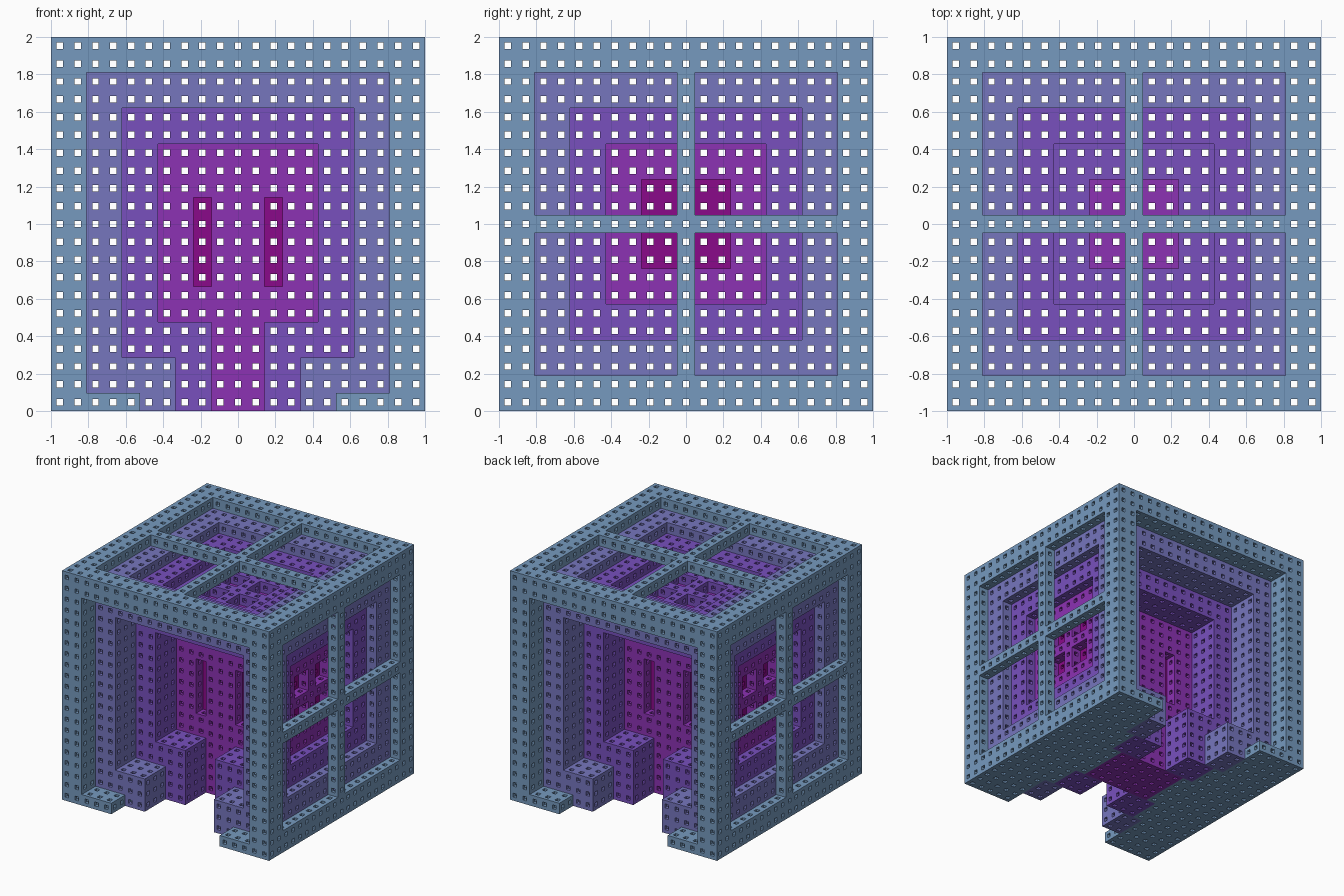
import bpy

if "Cube" in bpy.data.objects:
    bpy.data.objects.remove(bpy.data.objects["Cube"], do_unlink=True)

N = 21                 # modules along each side
S = 2.0 / N            # module size
H = 0.0172             # half width of the square drill holes
MID = N // 2

BLUE, PERI, VIOLET, PURPLE, PLUM = range(5)
PARTS = [
    ("outer_frame", "steel blue", (118, 154, 191)),
    ("first_step", "periwinkle", (118, 118, 190)),
    ("second_step", "violet", (120, 80, 190)),
    ("third_step", "purple", (140, 50, 180)),
    ("inner_core", "plum", (138, 10, 138)),
]

SIDE_COLOURS = (BLUE, PERI, VIOLET, PURPLE, PLUM)
TOP_COLOURS = (BLUE, PERI, VIOLET, VIOLET, PURPLE)

# Stepped doorway: depth range, half width, bottom, top, half width of floor gap
DOOR_STEPS = [(0, 2, 8, 1, 18, 5), (2, 5, 6, 3, 16, 3), (5, 8, 4, 5, 14, 1)]


def edge_depth(i):
    return min(i, N - 1 - i)


def window_cell(depth, inset, on_bar):
    """True where a stepped window pit with cross bars is cut away."""
    if depth > 3 or inset < 2 * (depth + 1):
        return False
    return not (on_bar and depth in (0, 3))


def solid(i, j, k):
    if not all(0 <= c < N for c in (i, j, k)):
        return False
    dx, dy, dz = edge_depth(i), edge_depth(j), edge_depth(k)
    x = abs(i - MID)
    # Front and back doorways
    for d0, d1, half, low, high, gap in DOOR_STEPS:
        if d0 <= dy < d1:
            if (x <= half and low <= k <= high) or (x <= gap and k < low):
                return False
    # Narrow slots in the innermost wall
    if dy == 8 and x == 2 and 7 <= k <= 11:
        return False
    # Side windows, then roof windows
    if window_cell(dx, min(dy, dz), j == MID or k == MID):
        return False
    if k > MID and window_cell(N - 1 - k, min(dx, dy), i == MID or j == MID):
        return False
    return True


def colour(i, j, k):
    dx, dy, dz = edge_depth(i), edge_depth(j), edge_depth(k)
    x = abs(i - MID)
    door = BLUE if dy < 2 else PERI if dy < 5 else VIOLET if dy < 8 else PURPLE
    if dx == 0 or k == N - 1:
        return BLUE
    # Floor slab with the stepped entrance strip
    if k == 0:
        strip = 5 if dy < 5 else 4 if dy < 8 else 3
        return door if x <= strip else BLUE
    # Window rings
    if dx <= 4 and min(dy, dz) >= 2 * dx:
        return SIDE_COLOURS[dx]
    top = N - 1 - k
    if top <= 4 and min(dx, dy) >= 2 * top:
        return TOP_COLOURS[top]
    # Backs of the slots
    if dy >= 9 and x == 2 and 7 <= k <= 11:
        return PLUM
    return door


class Part:
    """Collects welded faces for one object."""

    def __init__(self):
        self.index, self.verts, self.faces = {}, [], []

    def vert(self, p):
        key = tuple(round(c, 5) for c in p)
        if key not in self.index:
            self.index[key] = len(self.verts)
            self.verts.append(key)
        return self.index[key]

    def band(self, a, b, flip):
        """Four quads joining square loop a to square loop b."""
        a, b = [self.vert(p) for p in a], [self.vert(p) for p in b]
        for n in range(4):
            m = (n + 1) % 4
            quad = (a[n], a[m], b[m], b[n])
            self.faces.append(quad[::-1] if flip else quad)


def square(centre, axis, offset, half):
    loop = []
    for su, sv in ((-1, -1), (1, -1), (1, 1), (-1, 1)):
        p = list(centre)
        p[axis] += offset
        p[(axis + 1) % 3] += su * half
        p[(axis + 2) % 3] += sv * half
        loop.append(p)
    return loop


cells = {(i, j, k) for i in range(N) for j in range(N) for k in range(N)
         if solid(i, j, k)}
parts = [Part() for _ in PARTS]

# Each module is drilled along all three axes
for cell in cells:
    part = parts[colour(*cell)]
    c = ((cell[0] - MID) * S, (cell[1] - MID) * S, (cell[2] + 0.5) * S)
    for axis in range(3):
        for sign in (1, -1):
            nb = list(cell)
            nb[axis] += sign
            chamber = square(c, axis, sign * H, H)
            if tuple(nb) not in cells:
                rim = square(c, axis, sign * S / 2, H)
                part.band(square(c, axis, sign * S / 2, S / 2), rim, sign < 0)
                part.band(rim, chamber, sign < 0)
            elif sign > 0:
                part.band(square(c, axis, S - H, H), chamber, False)


def linear(v):
    v /= 255
    return v / 12.92 if v <= 0.04045 else ((v + 0.055) / 1.055) ** 2.4


# One object and one material per colour
for part, (name, colour_name, rgb) in zip(parts, PARTS):
    mat = bpy.data.materials.new(colour_name)
    mat.use_nodes = True
    value = tuple(linear(v) for v in rgb) + (1.0,)
    mat.diffuse_color = value
    bsdf = next(n for n in mat.node_tree.nodes if n.type == 'BSDF_PRINCIPLED')
    bsdf.inputs["Base Color"].default_value = value
    bsdf.inputs["Roughness"].default_value = 0.7
    mesh = bpy.data.meshes.new(name)
    mesh.from_pydata(part.verts, [], part.faces)
    mesh.materials.append(mat)
    mesh.update()
    bpy.context.collection.objects.link(bpy.data.objects.new(name, mesh))
